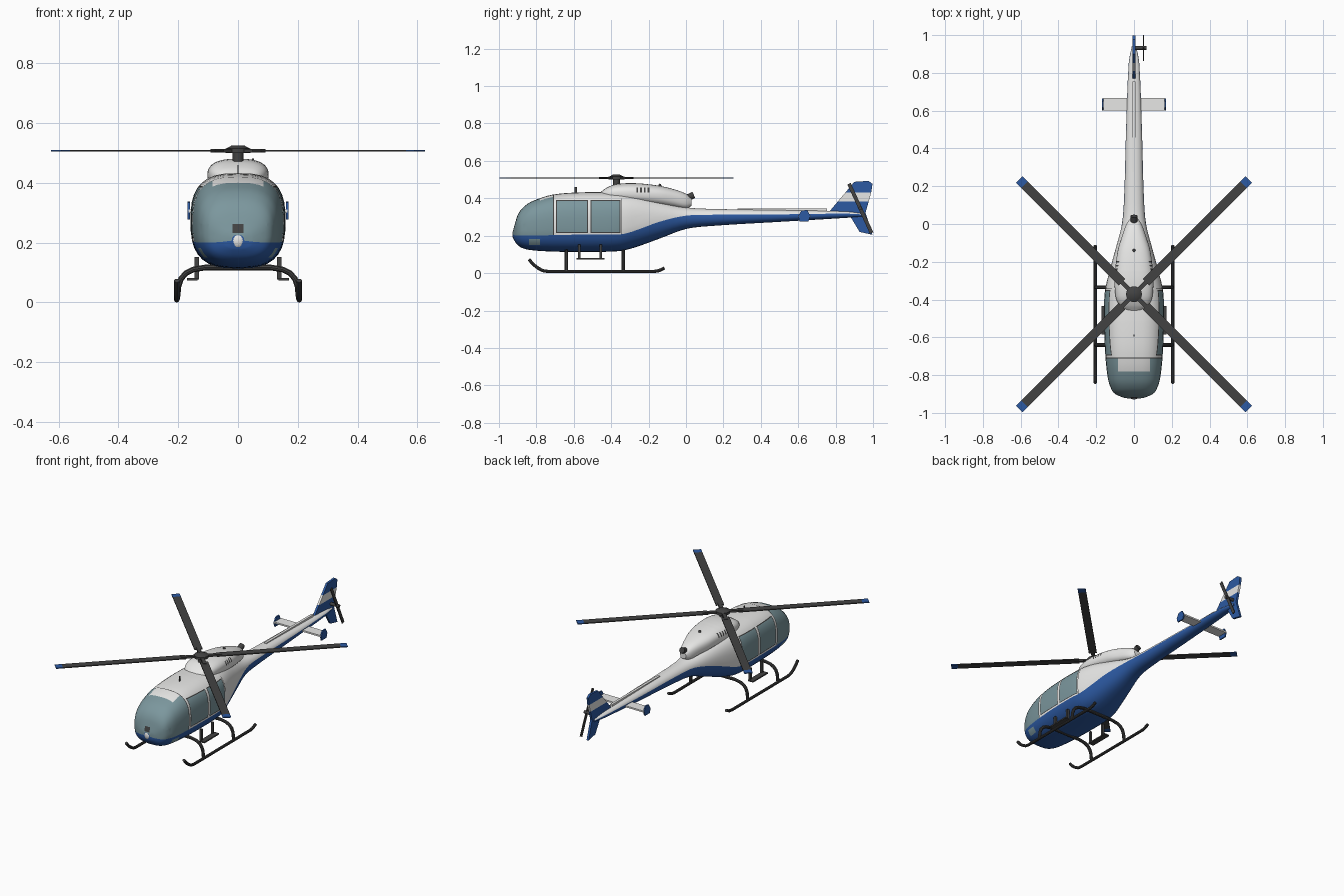
import bpy, bmesh, math
from mathutils import Vector, Matrix

cube = bpy.data.objects.get("Cube")
if cube:
    bpy.data.objects.remove(cube, do_unlink=True)


def material(name, rgb):
    m = bpy.data.materials.new(name)
    m.use_nodes = True
    m.diffuse_color = (*rgb, 1)
    m.node_tree.nodes["Principled BSDF"].inputs["Base Color"].default_value = (*rgb, 1)
    return m


MATS = [material("white_paint", (.8, .8, .79)), material("blue_paint", (.025, .1, .36)),
        material("tinted_glass", (.2, .31, .34)), material("dark_grey", (.055, .055, .055))]
WHITE, BLUE, GLASS, DARK = range(4)


def finish(name, bm, mat=None):
    bmesh.ops.recalc_face_normals(bm, faces=bm.faces)
    if mat is not None:
        for f in bm.faces:
            f.material_index = mat
    mesh = bpy.data.meshes.new(name)
    bm.to_mesh(mesh)
    bm.free()
    for m in MATS:
        mesh.materials.append(m)
    ob = bpy.data.objects.new(name, mesh)
    bpy.context.collection.objects.link(ob)
    bpy.ops.object.select_all(action='DESELECT')
    ob.select_set(True)
    bpy.context.view_layer.objects.active = ob
    bpy.ops.object.shade_smooth_by_angle()
    return ob


def box(name, loc, size, mat, rot=Matrix()):
    bm = bmesh.new()
    bmesh.ops.create_cube(bm, size=1, matrix=Matrix.Translation(loc) @ rot @ Matrix.Diagonal((*size, 1)))
    return finish(name, bm, mat)


def rod(name, a, b, r1, mat, r2=None):
    a, b = Vector(a), Vector(b)
    turn = (b - a).to_track_quat('Z', 'Y').to_matrix().to_4x4()
    bm = bmesh.new()
    bmesh.ops.create_cone(bm, cap_ends=True, segments=20, radius1=r1, radius2=r1 if r2 is None else r2,
                          depth=(b - a).length, matrix=Matrix.Translation((a + b) / 2) @ turn)
    return finish(name, bm, mat)


def ball(name, loc, size, mat):
    bm = bmesh.new()
    bmesh.ops.create_uvsphere(bm, u_segments=16, v_segments=10, radius=1,
                              matrix=Matrix.Translation(loc) @ Matrix.Diagonal((*size, 1)))
    return finish(name, bm, mat)


def tube(name, pts, r):
    curve = bpy.data.curves.new(name, 'CURVE')
    curve.dimensions = '3D'
    curve.bevel_depth, curve.bevel_resolution, curve.use_fill_caps = r, 3, True
    spline = curve.splines.new('POLY')
    spline.points.add(len(pts) - 1)
    for p, co in zip(spline.points, pts):
        p.co = (*co, 1)
    helper = bpy.data.objects.new(name + "_path", curve)
    bm = bmesh.new()
    bm.from_mesh(helper.to_mesh())
    bpy.data.objects.remove(helper)
    return finish(name, bm, DARK)


def plate(pts, x, thick):
    bm = bmesh.new()
    face = bm.faces.new([bm.verts.new((x - thick / 2, y, z)) for y, z in pts])
    new = bmesh.ops.extrude_face_region(bm, geom=[face])["geom"]
    bmesh.ops.translate(bm, vec=(thick, 0, 0), verts=[v for v in new if isinstance(v, bmesh.types.BMVert)])
    return bm


def cut(bm, axis, values, near=-9, far=9):
    """Slice the faces between near and far (along y) at each value of an axis."""
    for value in values:
        faces = [f for f in bm.faces if near < f.calc_center_median().y < far]
        geom = set(faces) | {e for f in faces for e in f.edges} | {v for f in faces for v in f.verts}
        co, no = Vector(), Vector()
        co[axis], no[axis] = value, 1
        bmesh.ops.bisect_plane(bm, geom=list(geom), dist=1e-5, plane_co=co, plane_no=no)


def smooth_stations(keys, steps):
    """Hermite interpolation of loft stations along y."""
    def slope(i, k):
        a, b = keys[max(i - 1, 0)], keys[min(i + 1, len(keys) - 1)]
        return (b[k] - a[k]) / (b[0] - a[0])
    out = []
    for i in range(len(keys) - 1):
        p, q = keys[i], keys[i + 1]
        d = q[0] - p[0]
        for s in range(steps):
            t = s / steps
            h = t * t * (3 - 2 * t)
            out.append([p[0] + d * t] + [p[k] * (1 - h) + q[k] * h + d * t * (1 - t) * (
                (1 - t) * slope(i, k) - t * slope(i + 1, k)) for k in range(1, len(p))])
    return out + [list(keys[-1])]


def loft(keys, power, low=7, high=10):
    """Stations are y, bottom, top, half width, paint line; blue lies below the line."""
    bm, rings = bmesh.new(), []
    for y, bot, top, w, line in smooth_stations(keys, 4):
        n, mid, h = power(y), (bot + top) / 2, (top - bot) / 2
        s = max(-.98, min(.98, (line - mid) / h))
        tl, q = math.asin(math.copysign(abs(s) ** (n / 2), s)), math.pi / 2
        ts = [-q + (tl + q) * i / low for i in range(low)] + [tl + (q - tl) * i / high for i in range(high + 1)]
        half = [(w * max(math.cos(t), 0) ** (2 / n),
                 mid + h * math.copysign(abs(math.sin(t)) ** (2 / n), t)) for t in ts]
        ring = half + [(-x, z) for x, z in half[-2:0:-1]]
        rings.append([bm.verts.new((x, y, z)) for x, z in ring])
    count = len(rings[0])
    for a, b in zip(rings, rings[1:]):
        for j in range(count):
            k = (j + 1) % count
            f = bm.faces.new((a[j], a[k], b[k], b[j]))
            f.material_index = BLUE if j < low or j >= count - low else WHITE
    for r in (rings[0], rings[-1]):
        bm.faces.new(r).material_index = BLUE
    return bm


# Fuselage and tail boom
body = loft([(-.925, .195, .225, .02, .207), (-.92, .178, .245, .052, .203), (-.9, .15, .31, .1, .2),
             (-.87, .132, .352, .122, .2), (-.82, .122, .385, .138, .2), (-.71, .115, .42, .151, .203),
             (-.55, .113, .432, .158, .206), (-.4, .115, .432, .158, .207), (-.33, .122, .43, .15, .21),
             (-.25, .145, .42, .13, .235), (-.14, .185, .39, .1, .275), (0, .236, .352, .064, .307),
             (.15, .253, .343, .052, .312), (.5, .274, .337, .042, .314), (.85, .295, .33, .028, .318),
             (.94, .302, .32, .012, .314)],
            lambda y: 2.8 - .6 * max(0, min(1, (y + .35) / .35)))
WINDOWS, RIM, SILL, HEAD = [(-.69, -.53), (-.505, -.355)], .005, .22, .385
for a, b in WINDOWS:
    cut(body, 1, (a - RIM, a, b, b + RIM))
cut(body, 1, (-.84, -.78, -.712, -.707, -.345, -.341))
cut(body, 2, (SILL - RIM, SILL, HEAD, HEAD + RIM), -.7, -.34)
cut(body, 0, (-.085, .085), -.79, -.71)
cut(body, 2, (.15, .182), -.84, -.78)
cut(body, 0, (-.018, .018), -1, -.86)
cut(body, 2, (.232, .262), -1, -.86)

for f in body.faces:
    x, y, z = f.calc_center_median()
    x = abs(x)
    if f.material_index == BLUE:
        if -.84 < y < -.78 and .15 < z < .182:
            f.material_index = GLASS
        continue
    if y < -.712 and not (y > -.78 and x < .085):
        f.material_index = DARK if x < .018 and .232 < z < .262 else GLASS
    if -.712 < y < -.707 or (-.345 < y < -.341 and z < .4):
        f.material_index = DARK
    for a, b in WINDOWS:
        if a - RIM < y < b + RIM and SILL - RIM < z < HEAD + RIM:
            f.material_index = GLASS if a < y < b and SILL < z < HEAD else DARK
finish("fuselage", body)
ball("nose_lamp", (0, -.917, .207), (.022, .012, .025), WHITE)

# Engine cowling with vent slits
cowl = loft([(-.46, .4, .43, .04, .41), (-.43, .39, .453, .078, .41), (-.38, .38, .474, .098, .41),
             (-.28, .37, .481, .102, .41), (-.15, .36, .468, .088, .41), (-.06, .35, .447, .062, .4),
             (0, .345, .424, .04, .385), (.03, .36, .4, .02, .38)], lambda y: 2.5)
for f in cowl.faces:
    f.material_index = WHITE
slits = [-.265 + .02 * i for i in range(4)]
for y in slits:
    cut(cowl, 1, (y, y + .009))
cut(cowl, 2, (.43, .457), -.27, -.19)
for f in cowl.faces:
    x, y, z = f.calc_center_median()
    if .43 < z < .457 and abs(x) > .04 and any(s < y < s + .009 for s in slits):
        f.material_index = DARK
finish("engine_cowling", cowl)
rod("exhaust_pipe", (0, -.03, .385), (0, .042, .418), .018, DARK)
box("roof_antenna", (0, -.59, .443), (.005, .012, .035), DARK)
ball("beacon", (0, -.14, .468), (.008, .008, .01), DARK)
box("drive_shaft_cover", (0, .515, .338), (.016, .48, .014), WHITE)

# Main rotor
HUB = Vector((0, -.372, .508))
rod("rotor_mast", HUB - Vector((0, 0, .05)), HUB, .018, DARK)
rod("rotor_hub", HUB - Vector((0, 0, .008)), HUB + Vector((0, 0, .008)), .042, DARK)
rod("rotor_cap", HUB + Vector((0, 0, .008)), HUB + Vector((0, 0, .018)), .038, DARK, .02)
for i in range(4):
    turn = Matrix.Rotation(math.radians(45 + 90 * i), 4, 'Z')
    for part, start, end, wide, thick, mat in (("grip", .02, .12, .022, .012, DARK),
                                               ("blade", .09, .82, .048, .006, DARK),
                                               ("blade_tip", .82, .86, .048, .006, BLUE)):
        box(f"rotor_{part}_{i + 1}", HUB + turn @ Vector(((start + end) / 2, 0, 0)),
            (end - start, wide, thick), mat, turn)

# Tail fin with a white band
fin = plate([(.763, .325), (.864, .445), (.9, .488), (.976, .493), (.997, .477), (.99, .43),
             (.96, .323), (.997, .205), (.928, .22), (.88, .3)], 0, .014)
cut(fin, 2, (.382, .43))
for f in fin.faces:
    f.material_index = WHITE if .382 < f.calc_center_median().z < .43 else BLUE
finish("tail_fin", fin)

# Stabiliser with end plates
box("tail_stabiliser", (0, .633, .306), (.33, .066, .01), WHITE)
for side, s in (("left", 1), ("right", -1)):
    finish(f"end_plate_{side}", plate([(.6, .305), (.618, .335), (.648, .337), (.664, .306),
                                       (.655, .277), (.607, .277)], s * .165, .008), BLUE)

# Tail rotor on the left of the fin
rod("tail_rotor_shaft", (0, .932, .346), (.066, .932, .346), .01, DARK)
box("tail_rotor_blades", (.05, .932, .346), (.006, .02, .29), DARK, Matrix.Rotation(.43, 4, 'X'))

# Landing skids, cross tubes and steps
for side, s in (("left", 1), ("right", -1)):
    path = [(-.84, .073), (-.815, .045), (-.79, .026), (-.765, .013), (-.74, .009),
            (-.17, .009), (-.145, .013), (-.115, .027)]
    tube(f"skid_{side}", [(s * .205, y, z) for y, z in path], .009)
    box(f"step_{side}", (s * .153, -.51, .078), (.036, .15, .008), DARK)
    for end, y in (("front", -.57), ("rear", -.455)):
        box(f"step_strut_{end}_{side}", (s * .138, y, .114), (.014, .014, .076), DARK)
arch = [(.204, .01), (.199, .055), (.19, .08), (.174, .098), (.15, .11), (.11, .117)]
for end, y in (("front", -.64), ("rear", -.335)):
    tube(f"cross_tube_{end}", [(-x, y, z) for x, z in arch] + [(x, y, z) for x, z in reversed(arch)], .01)
